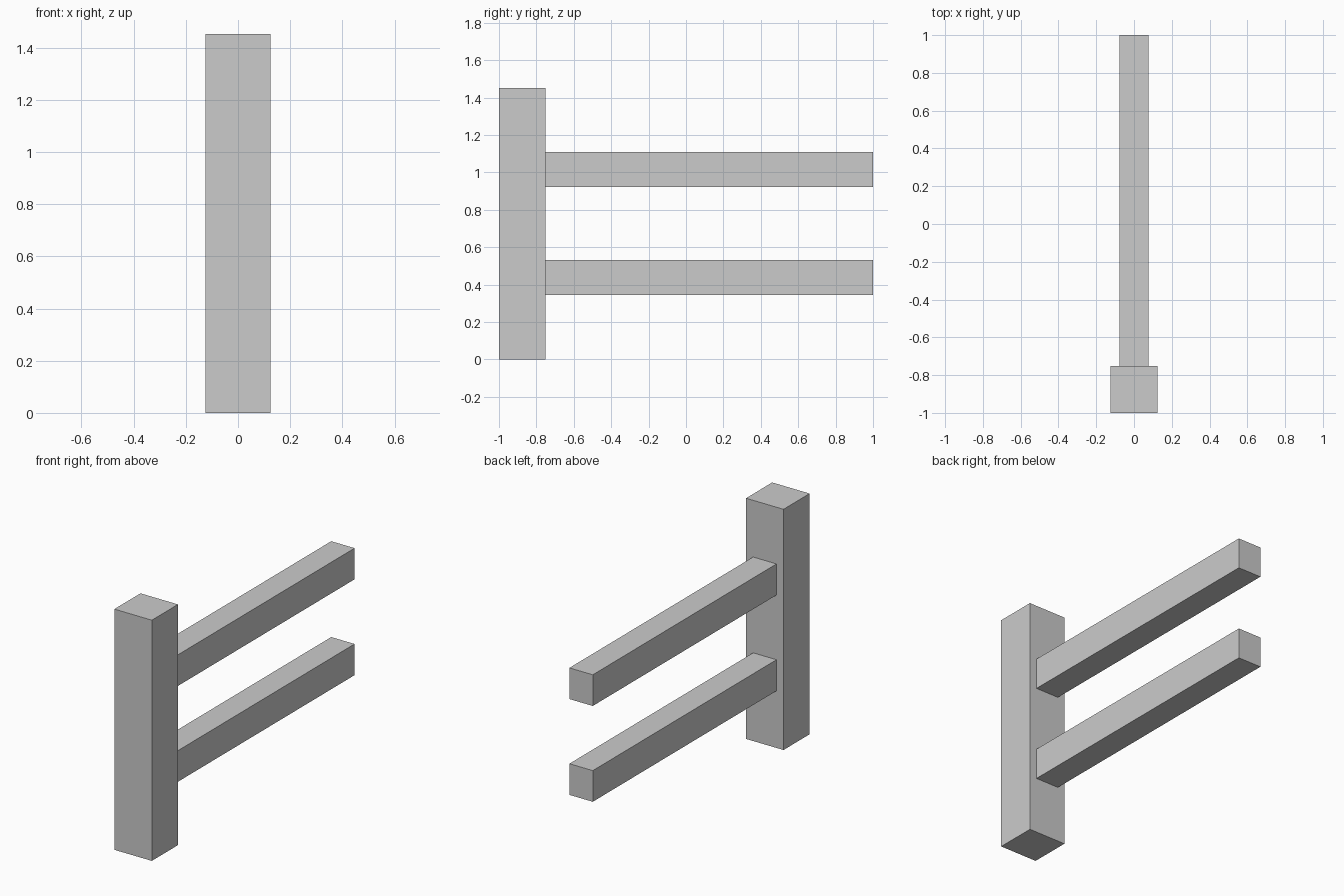
import bpy

if "Cube" in bpy.data.objects:
    bpy.data.objects.remove(bpy.data.objects["Cube"])


def box(name, x, y, z):
    """Add a box spanning the given (min, max) range on each axis."""
    spans = (x, y, z)
    bpy.ops.mesh.primitive_cube_add(size=1, location=[(a + b) / 2 for a, b in spans])
    obj = bpy.context.object
    obj.name = name
    obj.scale = [b - a for a, b in spans]
    bpy.ops.object.transform_apply(location=False, rotation=False, scale=True)
    return obj


POST_BACK = -0.751
RAIL_HEIGHT = 0.188

# Square upright post at the front end
box("fence_post", (-0.125, 0.125), (-1.0, POST_BACK), (0.0, 1.452))

# Two horizontal rails running back from the post
for name, bottom in (("lower_rail", 0.344), ("upper_rail", 0.922)):
    box(name, (-0.078, 0.078), (POST_BACK, 1.0), (bottom, bottom + RAIL_HEIGHT))
